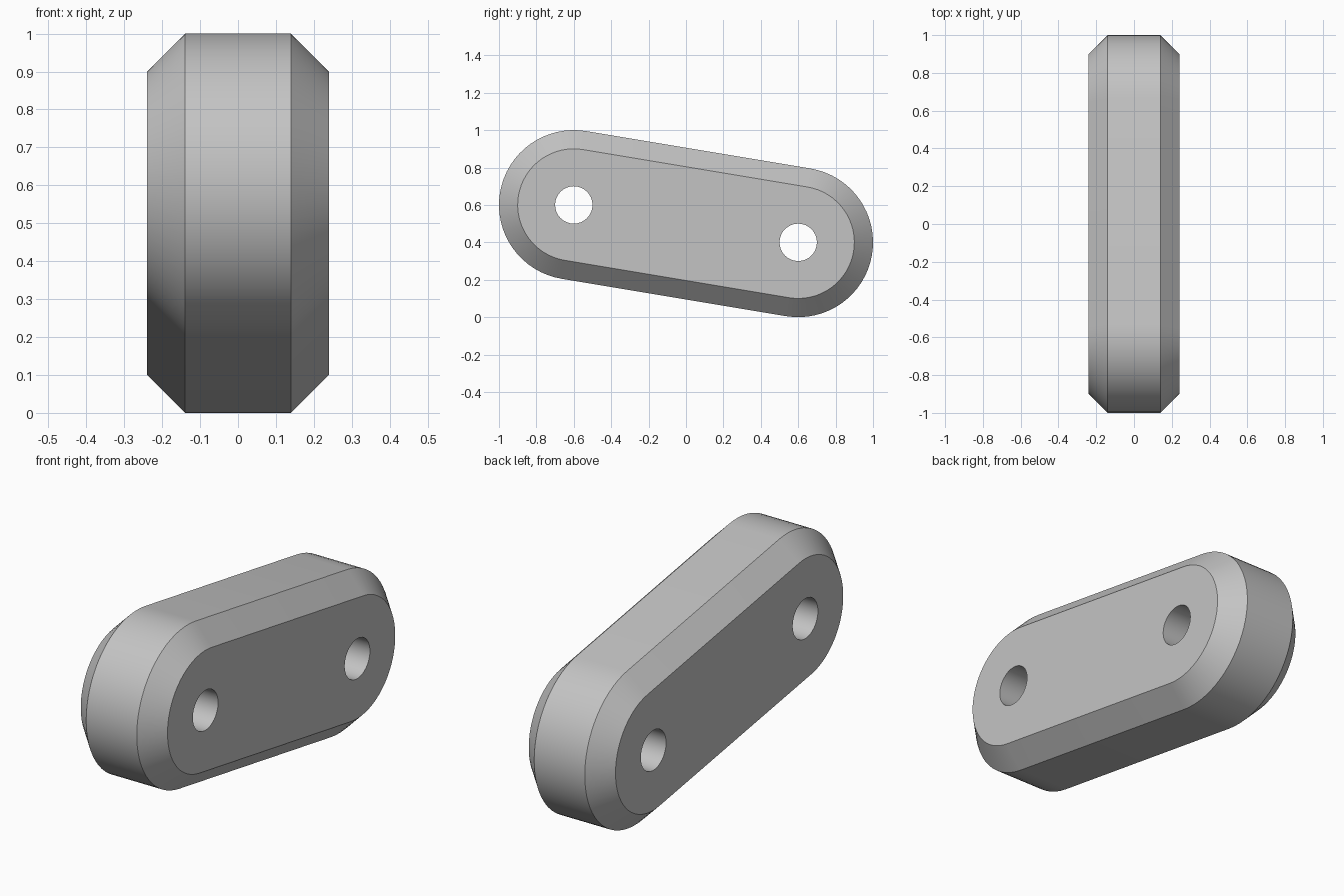
import bpy, bmesh, math
from math import sin, cos, pi

cube = bpy.data.objects.get("Cube")
if cube:
    bpy.data.objects.remove(cube, do_unlink=True)

FRONT, BACK = (-0.6, 0.6), (0.6, 0.4)   # pivot centres as (y, z)
HALF_WIDTH, RADIUS, CHAMFER, HOLE = 0.24, 0.4, 0.1, 0.1
STEPS = 32
tilt = math.atan2(BACK[1] - FRONT[1], BACK[0] - FRONT[0])

grey = bpy.data.materials.new("plain grey")
grey.use_nodes = True
colour = (0.55, 0.55, 0.55, 1)
grey.diffuse_color = colour
grey.node_tree.nodes["Principled BSDF"].inputs["Base Color"].default_value = colour

bm = bmesh.new()


def arc(x, centre, radius, start, sweep, count):
    return [bm.verts.new((x, centre[0] + radius * cos(start + sweep * i / STEPS),
                          centre[1] + radius * sin(start + sweep * i / STEPS)))
            for i in range(count)]


def capsule(x, radius):
    return (arc(x, BACK, radius, tilt - pi / 2, pi, STEPS + 1)
            + arc(x, FRONT, radius, tilt + pi / 2, pi, STEPS + 1))


def circle(x, centre):
    return arc(x, centre, HOLE, 0, 2 * pi, STEPS)


def bridge(a, b):
    for i in range(len(a)):
        j = (i + 1) % len(a)
        bm.faces.new((a[i], a[j], b[j], b[i]))


def loop_edges(ring):
    return [bm.edges.get((ring[i - 1], ring[i])) for i in range(len(ring))]


# Chamfered outer wall
flat = HALF_WIDTH - CHAMFER
rings = [capsule(x, r) for x, r in ((-HALF_WIDTH, RADIUS - CHAMFER), (-flat, RADIUS),
                                    (flat, RADIUS), (HALF_WIDTH, RADIUS - CHAMFER))]
for a, b in zip(rings, rings[1:]):
    bridge(a, b)

# Pin holes running through the width
holes = [[circle(x, c) for x in (-HALF_WIDTH, HALF_WIDTH)] for c in (FRONT, BACK)]
for a, b in holes:
    bridge(a, b)

# Flat side faces around the holes
for side, ring in ((0, rings[0]), (1, rings[-1])):
    edges = loop_edges(ring)
    for hole in holes:
        edges += loop_edges(hole[side])
    bmesh.ops.triangle_fill(bm, edges=edges, use_beauty=True, use_dissolve=False)

bmesh.ops.recalc_face_normals(bm, faces=bm.faces[:])
mesh = bpy.data.meshes.new("link_bar")
bm.to_mesh(mesh)
bm.free()
mesh.materials.append(grey)

link = bpy.data.objects.new("link_bar", mesh)
bpy.context.collection.objects.link(link)
bpy.ops.object.select_all(action="DESELECT")
link.select_set(True)
bpy.context.view_layer.objects.active = link
bpy.ops.object.shade_smooth_by_angle(angle=math.radians(30))
